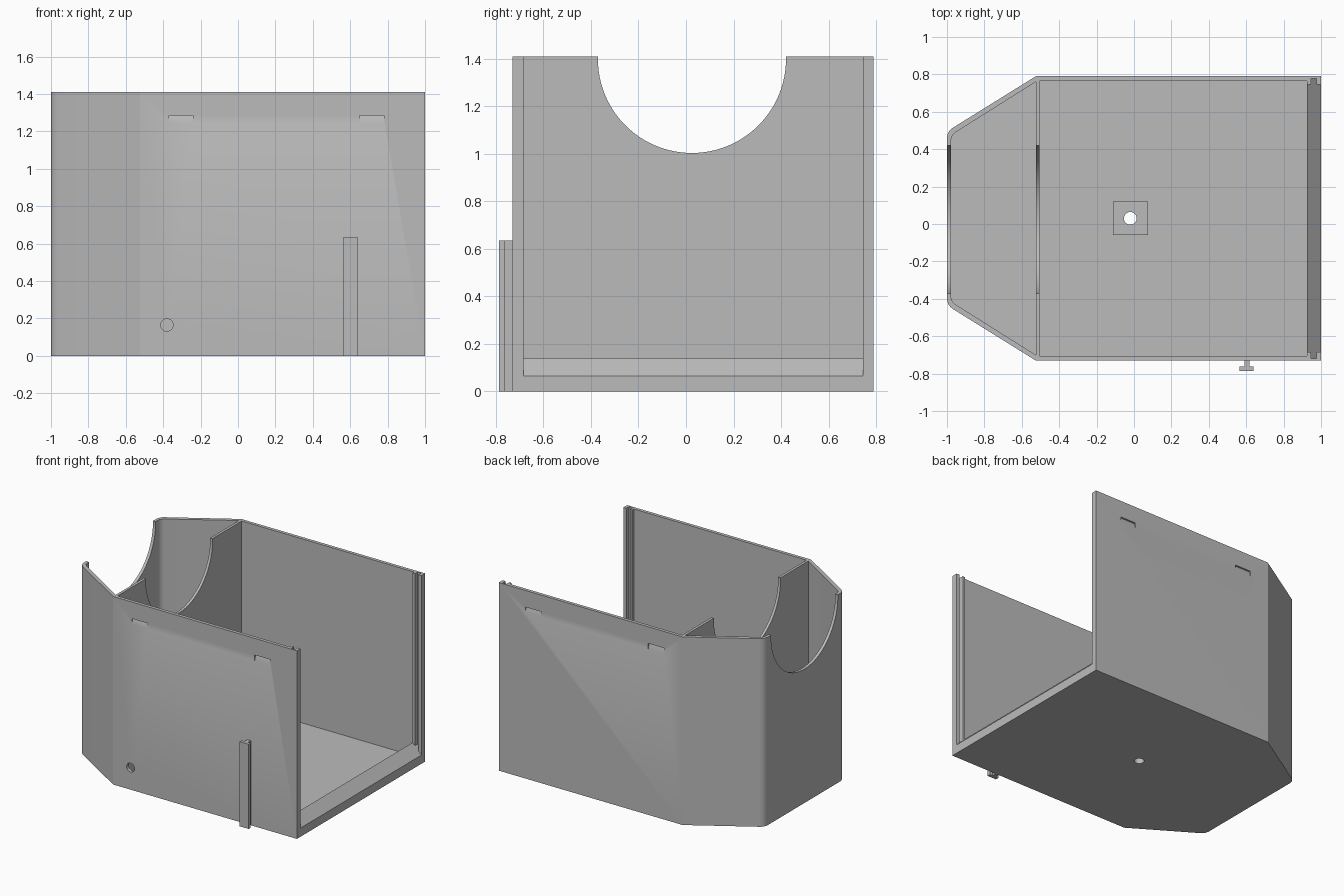
import bpy, bmesh, math
from mathutils import Vector

cube = bpy.data.objects.get("Cube")
if cube:
    bpy.data.objects.remove(cube, do_unlink=True)

HEIGHT, FLOOR = 1.41, 0.03
BACK, FRONT = 0.79, -0.73
MID = (BACK + FRONT) / 2
WALL = 0.025

grey = bpy.data.materials.new("plain grey")
grey.use_nodes = True
colour = (0.5, 0.5, 0.5, 1)
grey.diffuse_color = colour
grey.node_tree.nodes["Principled BSDF"].inputs["Base Color"].default_value = colour


def prism(name, outline, axis, lo, hi):
    """Extrude a 2D outline along an axis; the outline uses the other two axes in order."""
    bm = bmesh.new()
    verts = []
    for a, b in outline:
        co = [a, b]
        co.insert(axis, lo)
        verts.append(bm.verts.new(co))
    face = bm.faces.new(verts)
    grown = bmesh.ops.extrude_face_region(bm, geom=[face])["geom"]
    move = Vector((0, 0, 0))
    move[axis] = hi - lo
    bmesh.ops.translate(bm, vec=move, verts=[g for g in grown if isinstance(g, bmesh.types.BMVert)])
    bmesh.ops.recalc_face_normals(bm, faces=bm.faces)
    mesh = bpy.data.meshes.new(name)
    bm.to_mesh(mesh)
    bm.free()
    mesh.materials.append(grey)
    obj = bpy.data.objects.new(name, mesh)
    bpy.context.collection.objects.link(obj)
    return obj


def rect(a0, a1, b0, b1):
    return [(a0, b0), (a1, b0), (a1, b1), (a0, b1)]


def circle(a, b, r, n):
    return [(a + r * math.cos(2 * math.pi * i / n), b + r * math.sin(2 * math.pi * i / n)) for i in range(n)]


def rounded(corner, before, after, size, steps=8):
    """Curve replacing a corner, tangent to both neighbouring edges."""
    c = Vector(corner)
    p = c + (Vector(before) - c).normalized() * size
    q = c + (Vector(after) - c).normalized() * size
    return [tuple(p * (1 - t) ** 2 + c * 2 * t * (1 - t) + q * t * t) for t in (i / steps for i in range(steps + 1))]


def tapered(nose_x, nose_half, wide_x, wide_half, round_size):
    """Nose half of the plan: wide back corner, rounded nose corners, wide front corner."""
    a, b = (wide_x, MID + wide_half), (nose_x, MID + nose_half)
    c, d = (nose_x, MID - nose_half), (wide_x, MID - wide_half)
    return [a] + rounded(b, a, c, round_size) + rounded(c, b, d, round_size) + [d]


def cut(obj, cutters):
    bpy.context.view_layer.objects.active = obj
    for cutter in cutters:
        cutter.hide_render = True
        mod = obj.modifiers.new("cut", 'BOOLEAN')
        mod.operation = 'DIFFERENCE'
        mod.solver = 'EXACT'
        mod.object = cutter
        bpy.ops.object.modifier_apply(modifier=mod.name)
        bpy.data.objects.remove(cutter, do_unlink=True)


# Housing: solid plan shape, hollowed below
half = (BACK - FRONT) / 2
housing = prism("housing", tapered(-1, 0.465, -0.525, half, 0.04) + [(1, FRONT), (1, BACK)], 2, 0, HEIGHT)
cutters = [
    # main bay and nose bay, leaving the divider between them
    prism("main_bay", rect(-0.505, 0.926, FRONT + WALL, BACK - WALL), 2, FLOOR, 2),
    prism("nose_bay", tapered(-0.978, 0.445, -0.525, half - 0.03, 0.03), 2, FLOOR, 2),
    # open end with a bevelled sill, and the panel groove in both posts
    prism("open_end", [(0.92, 0.14), (0.925, 0.14), (1.05, 0.015), (1.05, 2), (0.92, 2)], 1,
          FRONT + 0.045, BACK - 0.045),
    prism("panel_groove", [(0.945, 0.12), (0.975, 0.09), (0.975, 2), (0.945, 2)], 1,
          FRONT + 0.012, BACK - 0.012),
    # round cradle through nose wall and divider
    prism("cradle", circle(0.025, 1.4, 0.396, 96), 0, -1.1, -0.3),
    # cable hole in the front wall
    prism("cable_hole", circle(-0.38, 0.165, 0.033, 32), 1, -0.8, -0.6),
]
# Ramped latch notches near the rim of both long walls
for side in (1, -1):
    face = MID + side * half
    profile = [(face - side * 0.013, 1.285), (face + side * 0.01, 1.285),
               (face + side * 0.01, 1.24), (face, 1.245)]
    for x in (-0.37, 0.65):
        cutters.append(prism("latch_notch", profile, 0, x, x + 0.13))
cut(housing, cutters)

# Square pad around the floor hole
pad = prism("mount_pad", rect(-0.112, 0.075, -0.06, 0.12), 2, FLOOR - 0.005, FLOOR + 0.03)
for part in (housing, pad):
    cut(part, [prism("floor_hole", circle(-0.02, 0.03, 0.034, 32), 2, -0.1, 0.1)])

# T-shaped rail on the front wall
t_rail = prism("t_rail", [(0.59, FRONT + 0.005), (0.59, -0.763), (0.565, -0.763), (0.565, -0.787),
                          (0.64, -0.787), (0.64, -0.763), (0.617, -0.763), (0.617, FRONT + 0.005)],
               2, 0, 0.635)

# Smooth the curves, keep edges sharp
for obj in bpy.context.selected_objects:
    obj.select_set(False)
for obj in (housing, pad, t_rail):
    obj.select_set(True)
bpy.context.view_layer.objects.active = housing
bpy.ops.object.shade_smooth_by_angle(angle=math.radians(25))

# Centre the whole depth on the origin
for obj in (housing, pad, t_rail):
    obj.name = obj.name
